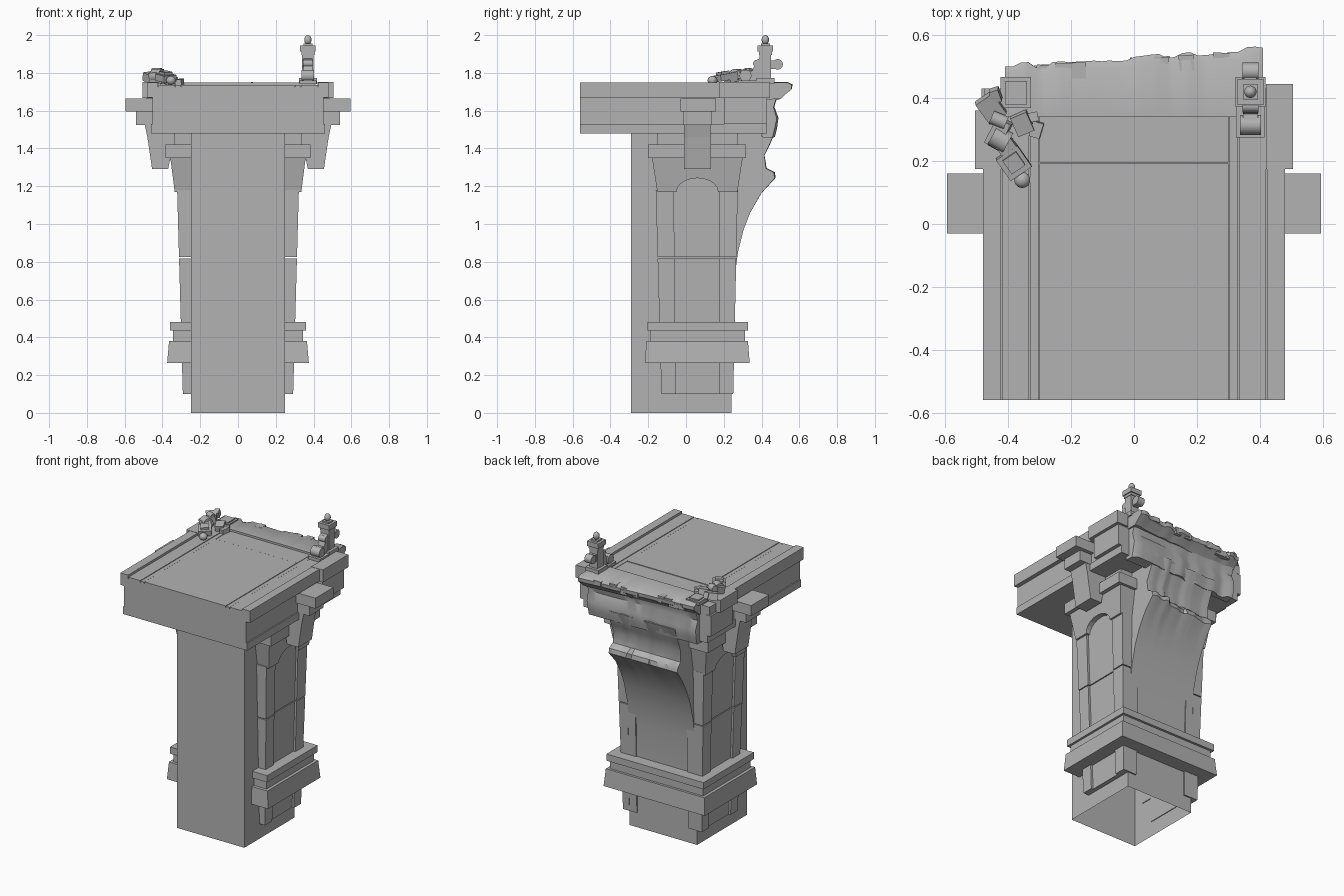
import bpy, bmesh, math, random
from mathutils import Vector, Matrix

if "Cube" in bpy.data.objects:
    bpy.data.objects.remove(bpy.data.objects["Cube"])

random.seed(7)
stone = bpy.data.materials.new("grey_stone")
stone.diffuse_color = (0.45, 0.45, 0.45, 1)
stone.use_nodes = True
stone.node_tree.nodes["Principled BSDF"].inputs["Base Color"].default_value = stone.diffuse_color


def finish(name, bm, smooth=False):
    bmesh.ops.recalc_face_normals(bm, faces=bm.faces)
    me = bpy.data.meshes.new(name)
    bm.to_mesh(me)
    bm.free()
    me.materials.append(stone)
    ob = bpy.data.objects.new(name, me)
    bpy.context.collection.objects.link(ob)
    if smooth:
        bpy.ops.object.select_all(action='DESELECT')
        ob.select_set(True)
        bpy.context.view_layer.objects.active = ob
        bpy.ops.object.shade_smooth_by_angle(angle=math.radians(35))
    return ob


def loft(name, rings, smooth=False, bottom=True):
    """Join rings of points into one solid."""
    bm = bmesh.new()
    vs = [[bm.verts.new(p) for p in r] for r in rings]
    n = len(vs[0])
    for a, b in zip(vs, vs[1:]):
        for i in range(n):
            j = (i + 1) % n
            bm.faces.new((a[i], a[j], b[j], b[i]))
    if bottom:
        bm.faces.new(vs[0])
    bm.faces.new(vs[-1])
    return finish(name, bm, smooth)


def rect(x0, x1, y0, y1, z):
    return [(x0, y0, z), (x1, y0, z), (x1, y1, z), (x0, y1, z)]


def box(name, x0, x1, y0, y1, z0, z1, bottom=True):
    return loft(name, [rect(x0, x1, y0, y1, z0), rect(x0, x1, y0, y1, z1)], bottom=bottom)


def tilted_box(name, c, size, rot):
    ob = box(name, *[s * v / 2 for v in size for s in (-1, 1)])
    m = Matrix.Rotation(rot[2], 4, 'Z') @ Matrix.Rotation(rot[1], 4, 'Y') @ Matrix.Rotation(rot[0], 4, 'X')
    ob.data.transform(Matrix.Translation(c) @ m)


def ball(name, c, r, stretch=1.0):
    bm = bmesh.new()
    bmesh.ops.create_uvsphere(bm, u_segments=14, v_segments=9, radius=r)
    for v in bm.verts:
        v.co = Vector((v.co.x, v.co.y, v.co.z * stretch)) + Vector(c)
    finish(name, bm, True)


def roll(name, c, r, width, turn=0):
    """Scroll drum lying along x."""
    bm = bmesh.new()
    bmesh.ops.create_cone(bm, cap_ends=True, segments=14, radius1=r, radius2=r, depth=width)
    bm.transform(Matrix.Translation(c) @ Matrix.Rotation(turn, 4, 'Z') @ Matrix.Rotation(math.pi / 2, 4, 'Y'))
    finish(name, bm, True)


def u_ring(x, y0, y1, z):
    """U outline wrapped round the sides and back of the core."""
    a, b = 0.245, 0.235
    return [(-x, y0, z), (-a, y0, z), (-a, b, z), (a, b, z),
            (a, y0, z), (x, y0, z), (x, y1, z), (-x, y1, z)]


def collar(name, lo, hi):
    loft(name, [u_ring(*lo), u_ring(*hi)])


# core, open below
box("pier_core", -0.25, 0.25, -0.29, 0.24, 0, 1.48, bottom=False)

# base mouldings and capital
collar("base_skirt", (0.375, -0.217, 0.337, 0.265), (0.365, -0.21, 0.328, 0.38))
collar("base_neck", (0.345, -0.19, 0.312, 0.38), (0.345, -0.19, 0.312, 0.435))
collar("base_rim", (0.36, -0.205, 0.328, 0.435), (0.36, -0.205, 0.328, 0.48))
collar("capital_slab", (0.385, -0.20, 0.318, 1.35), (0.385, -0.20, 0.318, 1.422))
collar("capital_neck", (0.335, -0.15, 0.275, 1.422), (0.335, -0.15, 0.275, 1.48))

for s, side in ((-1, "left"), (1, "right")):
    def sx(a, b):
        return (a, b) if s > 0 else (-b, -a)

    # shaft in two courses with a thin joint
    for k, (z0, z1) in enumerate(((0.1, 0.818), (0.824, 1.18))):
        def g(z):
            return (z - 0.1) * 0.028
        loft(f"{side}_front_pilaster_{k}", [rect(*sx(0.245, 0.292 + g(z)), -0.13 - g(z), -0.055 - g(z) * .3, z) for z in (z0, z1)])
        loft(f"{side}_back_pilaster_{k}", [rect(*sx(0.245, 0.292 + g(z)), 0.175, 0.25 + g(z) * .8, z) for z in (z0, z1)])
        loft(f"{side}_back_return_{k}", [rect(*sx(0.19, 0.291 + g(z)), 0.236, 0.249 + g(z) * .8, z) for z in (z0, z1)])
        loft(f"{side}_panel_{k}", [rect(*sx(0.245, 0.278 + g(z)), -0.08, 0.19, z) for z in (z0, z1 + 0.1 * k)])

    # arched spandrel under the capital
    prof = [(0.272, 1.17), (0.30, 1.35), (-0.18, 1.35), (-0.152, 1.17), (-0.05, 1.17)]
    prof += [(0.06 - 0.11 * math.cos(t * math.pi / 10), 1.17 + 0.073 * math.sin(t * math.pi / 10)) for t in range(1, 10)]
    prof += [(0.17, 1.17)]
    loft(f"{side}_spandrel", [[(s * 0.245, y, z) for y, z in prof],
                              [(s * (0.335 + (z - 1.17) * 0.13), y, z) for y, z in prof]])
    loft(f"{side}_back_spandrel", [rect(*sx(0.22, 0.334), 0.236, 0.272, 1.17), rect(*sx(0.2, 0.357), 0.236, 0.30, 1.35)])

    # projecting bracket with curved corbel
    box(f"{side}_bracket_block", *sx(0.44, 0.595), -0.03, 0.16, 1.595, 1.665)
    box(f"{side}_bracket_step", *sx(0.40, 0.54), -0.015, 0.135, 1.525, 1.595)
    cor = [(0.25, 1.53), (0.495, 1.53), (0.48, 1.46), (0.465, 1.36), (0.455, 1.29), (0.37, 1.29), (0.36, 1.34), (0.33, 1.40), (0.25, 1.42)]
    loft(f"{side}_corbel", [[(s * x, y, z) for x, z in cor] for y in (-0.01, 0.132)])

    # deck kerb, side course and corner block
    y1 = 0.36 if s < 0 else 0.445
    box(f"{side}_kerb", *sx(0.423, 0.48), -0.56, y1, 1.67, 1.75)
    box(f"{side}_corner_block", *sx(0.42, 0.506), 0.175, y1, 1.668, 1.752)
    box(f"{side}_lower_corner_block", *sx(0.40, 0.485), 0.20, 0.43, 1.53, 1.668)
    box(f"{side}_deck_outer_strip", *sx(0.333, 0.42), -0.56, 0.43, 1.70, 1.737)
    box(f"{side}_deck_inner_strip", *sx(0.303, 0.33), -0.56, 0.43, 1.70, 1.735)

# deck
box("deck_foot", -0.46, 0.46, -0.56, 0.43, 1.48, 1.53)
box("deck_body", -0.452, 0.452, -0.56, 0.43, 1.53, 1.67)
box("deck_top_course", -0.476, 0.476, -0.56, 0.43, 1.67, 1.725)
box("deck_planks", -0.30, 0.30, -0.56, 0.192, 1.72, 1.737)
box("deck_end_planks", -0.30, 0.30, 0.196, 0.43, 1.72, 1.735)


def broken(name, width, n, prof, inner, rough, grow=0.0):
    """Solid with a stepped, ragged outer profile; rough sets the jitter per row."""
    rings, step = [], 0
    for i in range(n + 1):
        x = -width + 2 * width * i / n
        if i % 2 == 0:
            step = random.uniform(-1, 1)
        wave = math.sin(x * 9) * 0.4
        ring = [(x, inner, prof[0][1])]
        for (y, z), r in zip(prof, rough):
            k = (step + wave) * r
            ring.append((x + (random.uniform(-.3, .3) * r if 0 < i < n else 0), y + k + grow * x, z + k * 0.5))
        ring.append((x, inner, prof[-1][1]))
        rings.append(ring)
    loft(name, rings, smooth=True)


# springing of the broken vault
vault = [(0.25, 0.48), (0.255, 0.70), (0.275, 0.85), (0.305, 0.97), (0.34, 1.06), (0.395, 1.16), (0.455, 1.235),
         (0.45, 1.265), (0.415, 1.29), (0.41, 1.36), (0.435, 1.42), (0.46, 1.48), (0.475, 1.53)]
broken("vault_stub", 0.245, 22, vault, 0.238, [0, 0, 0, 0, 0, .004, .02, .02, .012, .006, .012, .012, .008])
# torn wall below the deck edge
wall = [(0.455, 1.46), (0.465, 1.50), (0.475, 1.56), (0.455, 1.62), (0.47, 1.67)]
broken("broken_wall", 0.40, 24, wall, 0.40, [.012, .012, .008, .004, .004], 0.03)
# ragged deck edge
edge = [(0.47, 1.66), (0.495, 1.685), (0.525, 1.71), (0.528, 1.735), (0.505, 1.748)]
broken("broken_deck_edge", 0.41, 32, edge, 0.34, [.004, .01, .012, .011, .008], 0.07)
for i in range(12):
    x = random.uniform(-0.38, 0.36)
    tilted_box(f"edge_rubble_{i}", (x, 0.50 + 0.07 * x, random.uniform(1.70, 1.735)),
               (random.uniform(.04, .07), .05, .03), (0, 0, random.uniform(-.2, .2)))

# standing finial post with side scrolls
px, py = 0.37, 0.42
for name, w, z0, z1 in (("post_foot", .048, 1.74, 1.772), ("post_shaft", .030, 1.772, 1.90),
                        ("post_cap_under", .034, 1.895, 1.912), ("post_cap", .041, 1.912, 1.945),
                        ("post_cap_top", .024, 1.945, 1.955)):
    box(name, px - w, px + w, py - w, py + w, z0, z1)
ball("post_finial", (px, py, 1.975), 0.02, 1.25)
box("scroll_plinth", 0.325, 0.415, 0.275, 0.38, 1.74, 1.76)
roll("scroll_low", (px, 0.315, 1.785), 0.032, 0.066)
roll("scroll_high", (px, 0.375, 1.85), 0.02, 0.05)
loft("scroll_web", [[(x, y, z) for y, z in ((0.29, 1.76), (0.40, 1.76), (0.40, 1.88), (0.375, 1.87), (0.35, 1.81), (0.31, 1.815))]
                    for x in (px - .024, px + .024)])
roll("back_scroll", (px, 0.485, 1.845), 0.028, 0.05)
box("back_scroll_arm", px - .02, px + .02, 0.44, 0.485, 1.82, 1.865)

# fallen post in pieces
box("fallen_post_stump", -0.425, -0.328, 0.368, 0.468, 1.735, 1.758)
box("fallen_post_stump_top", -0.41, -0.34, 0.38, 0.455, 1.758, 1.766)
for i, (x, y, z, w, d, h, a, t) in enumerate((
        (-.455, .37, 1.775, .065, .08, .045, .6, .25), (-.44, .41, 1.79, .03, .04, .04, .3, .3),
        (-.355, .32, 1.76, .055, .065, .04, .4, .2), (-.31, .30, 1.752, .035, .05, .03, -.3, .1),
        (-.32, .34, 1.75, .03, .03, .025, .2, 0), (-.382, .195, 1.775, .082, .082, .035, .6, .15),
        (-.382, .195, 1.797, .052, .052, .02, .6, .15), (-.40, .24, 1.775, .055, .06, .05, .6, .2),
        (-.43, .29, 1.785, .05, .09, .05, -.5, .2))):
    tilted_box(f"fallen_block_{i}", (x, y, z), (w, d, h), (t, -t * .5, a))
roll("fallen_scroll_large", (-0.425, 0.27, 1.785), 0.036, 0.055, -0.5)
roll("fallen_scroll_small", (-0.43, 0.33, 1.805), 0.022, 0.05, -0.4)
ball("fallen_finial", (-0.355, 0.14, 1.76), 0.026, 0.9)
